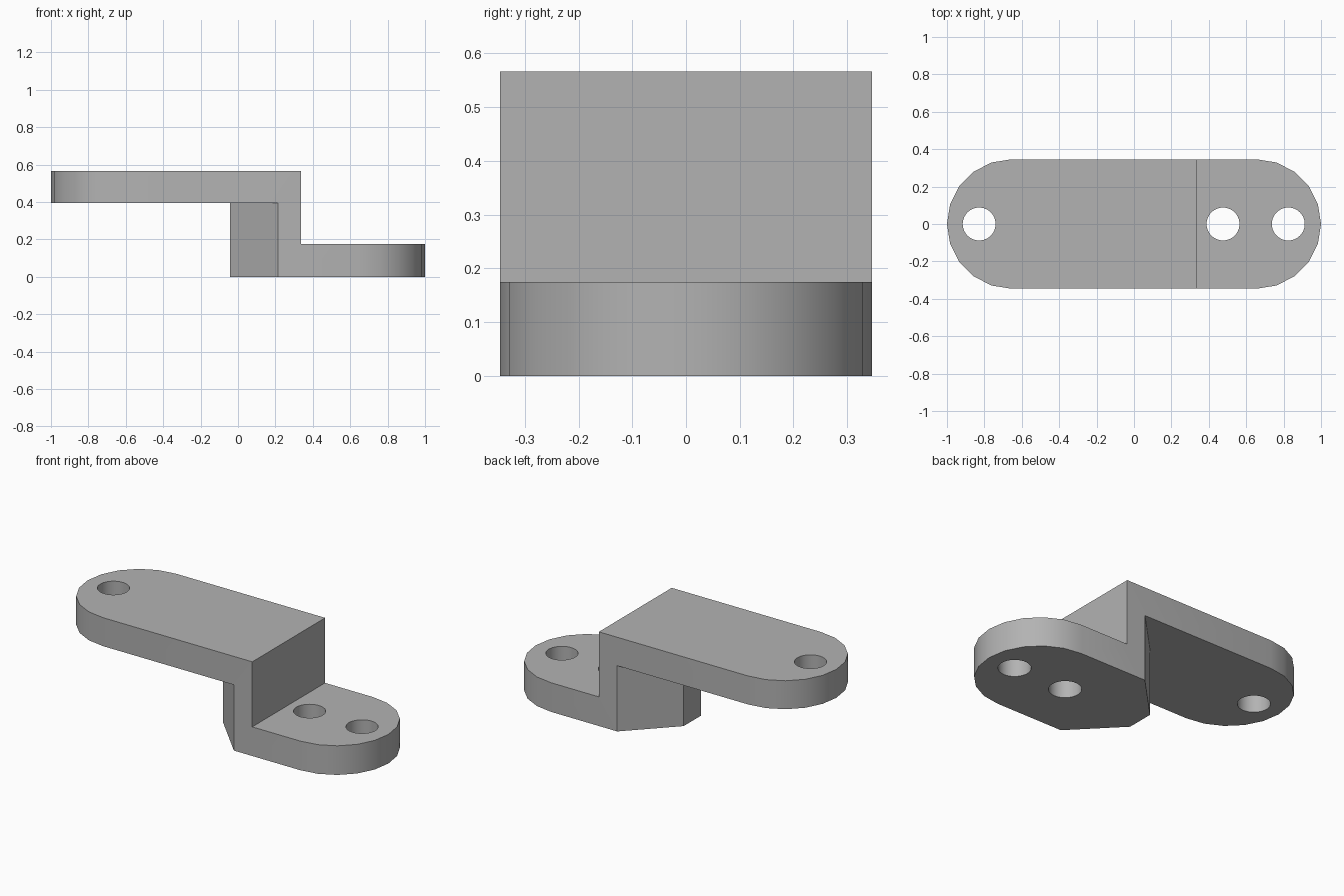
import bpy
import bmesh
from math import cos, sin, pi, radians
from mathutils import Vector

cube = bpy.data.objects.get("Cube")
if cube:
    bpy.data.objects.remove(cube, do_unlink=True)

HALF_WIDTH = 0.346
TOP, UNDER, FOOT_TOP = 0.566, 0.395, 0.175
RISER_BACK, RISER_FRONT = 0.215, 0.337

grey = bpy.data.materials.new("plain grey")
grey.use_nodes = True
colour = (0.45, 0.45, 0.45, 1)
grey.diffuse_color = colour
grey.node_tree.nodes["Principled BSDF"].inputs["Base Color"].default_value = colour


def prism(name, points, direction):
    """Extrude a closed outline along a direction into a solid."""
    bm = bmesh.new()
    face = bm.faces.new([bm.verts.new(p) for p in points])
    new = bmesh.ops.extrude_face_region(bm, geom=[face])["geom"]
    verts = [v for v in new if isinstance(v, bmesh.types.BMVert)]
    bmesh.ops.translate(bm, verts=verts, vec=Vector(direction))
    bmesh.ops.recalc_face_normals(bm, faces=bm.faces)
    mesh = bpy.data.meshes.new(name)
    bm.to_mesh(mesh)
    bm.free()
    mesh.materials.append(grey)
    obj = bpy.data.objects.new(name, mesh)
    bpy.context.collection.objects.link(obj)
    return obj


def arc(cx, radius, start, end, steps, z):
    """Points along an arc centred on the x axis."""
    angles = [start + (end - start) * i / steps for i in range(steps + 1)]
    return [(cx + radius * cos(a), radius * sin(a), z) for a in angles]


def combine(target, tool, operation):
    """Apply a boolean and discard the tool."""
    bpy.context.view_layer.objects.active = target
    mod = target.modifiers.new(operation, 'BOOLEAN')
    mod.operation, mod.solver, mod.object = operation, 'EXACT', tool
    bpy.ops.object.modifier_apply(modifier=mod.name)
    bpy.data.objects.remove(tool, do_unlink=True)


# Stepped side profile
profile = [(-1.1, UNDER), (RISER_BACK, UNDER), (RISER_BACK, 0), (1.1, 0),
           (1.1, FOOT_TOP), (RISER_FRONT, FOOT_TOP), (RISER_FRONT, TOP), (-1.1, TOP)]
bracket = prism("stepped_bracket", [(x, -0.5, z) for x, z in profile], (0, 1, 0))

# Trim both ends to half circles
centre = 1 - HALF_WIDTH
outline = (arc(centre, HALF_WIDTH, -pi / 2, pi / 2, 10, -0.1)
           + arc(-centre, HALF_WIDTH, pi / 2, 3 * pi / 2, 10, -0.1))
combine(bracket, prism("rounded_outline", outline, (0, 0, 1)), 'INTERSECT')

# Tapered support block behind the riser
taper = [(RISER_BACK, -HALF_WIDTH, 0), (RISER_BACK, HALF_WIDTH, 0),
         (-0.042, 0.082, 0), (-0.042, -0.082, 0)]
combine(bracket, prism("support_block", taper, (0, 0, UNDER)), 'UNION')

# Bolt holes
for x in (-0.828, 0.476, 0.825):
    circle = arc(x, 0.088, 0, 2 * pi, 40, -0.1)[:-1]
    combine(bracket, prism("bolt_hole", circle, (0, 0, 1)), 'DIFFERENCE')

# Soft curved walls with crisp edges
bpy.ops.object.select_all(action='DESELECT')
bracket.select_set(True)
bpy.context.view_layer.objects.active = bracket
bpy.ops.object.shade_smooth_by_angle(angle=radians(30))
